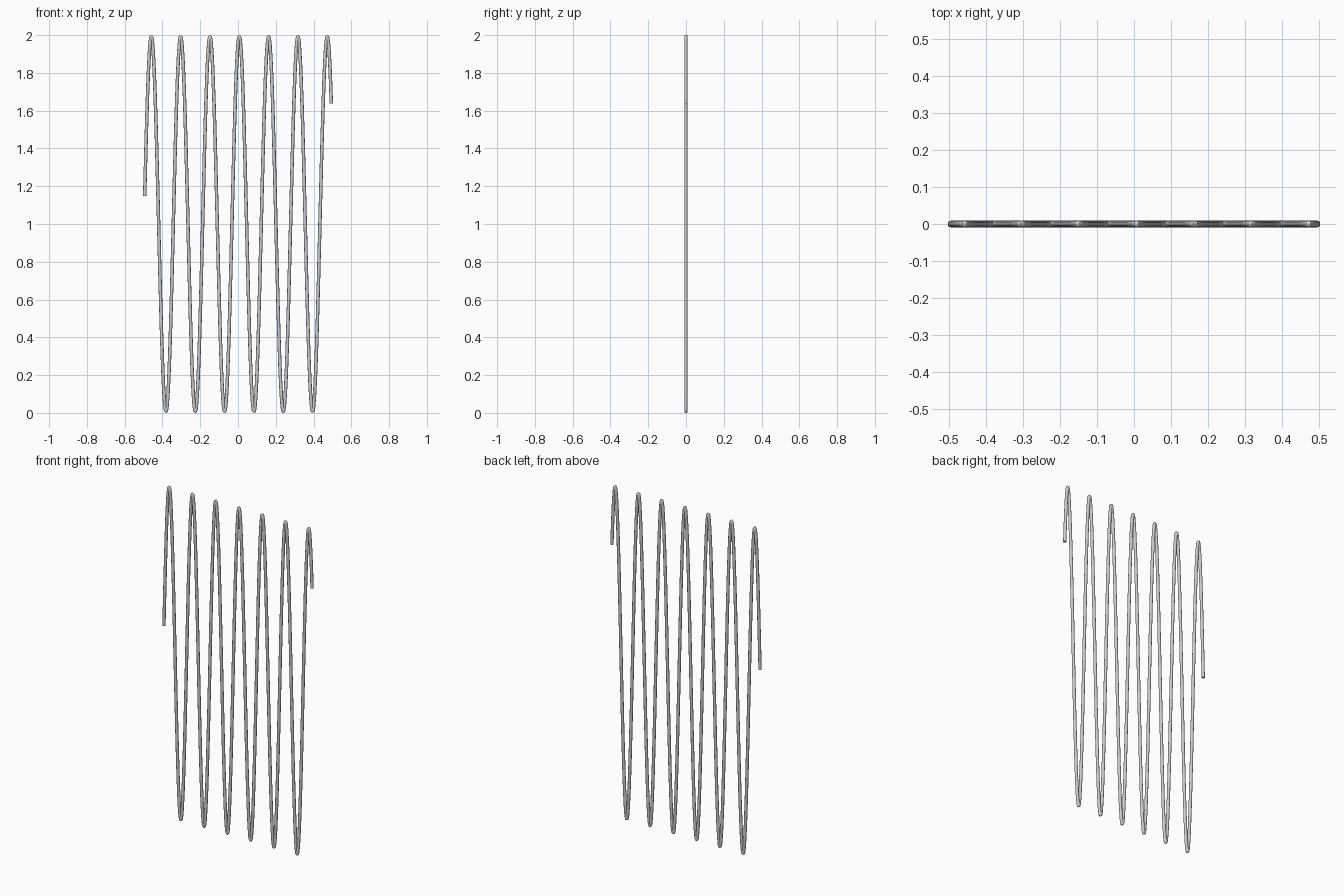
import bpy
import math

if "Cube" in bpy.data.objects:
    bpy.data.objects.remove(bpy.data.objects["Cube"])

RADIUS = 0.009                  # tube radius
AMP = 1.0 - RADIUS              # wave amplitude of the centre line
HALF = 0.494                    # half length of the centre line
T0, T1 = -20.27, 19.72          # cosine phase at left and right end
STEPS = 800

# Centre line of the wave
curve = bpy.data.curves.new("wave_wire", "CURVE")
curve.dimensions = '3D'
curve.twist_mode = 'MINIMUM'
curve.bevel_depth = RADIUS
curve.bevel_resolution = 4
curve.use_fill_caps = True
spline = curve.splines.new('POLY')
spline.points.add(STEPS)
for i, p in enumerate(spline.points):
    f = i / STEPS
    x = -HALF + 2 * HALF * f
    z = 1.0 + AMP * math.cos(T0 + (T1 - T0) * f)
    p.co = (x, 0, z, 1)
spline.use_smooth = True

# Round wire swept along the wave
wire = bpy.data.objects.new("wave_wire", curve)
bpy.context.collection.objects.link(wire)
bpy.context.view_layer.objects.active = wire
wire.select_set(True)
bpy.ops.object.convert(target='MESH')
bpy.ops.object.shade_smooth_by_angle(angle=math.radians(40))
